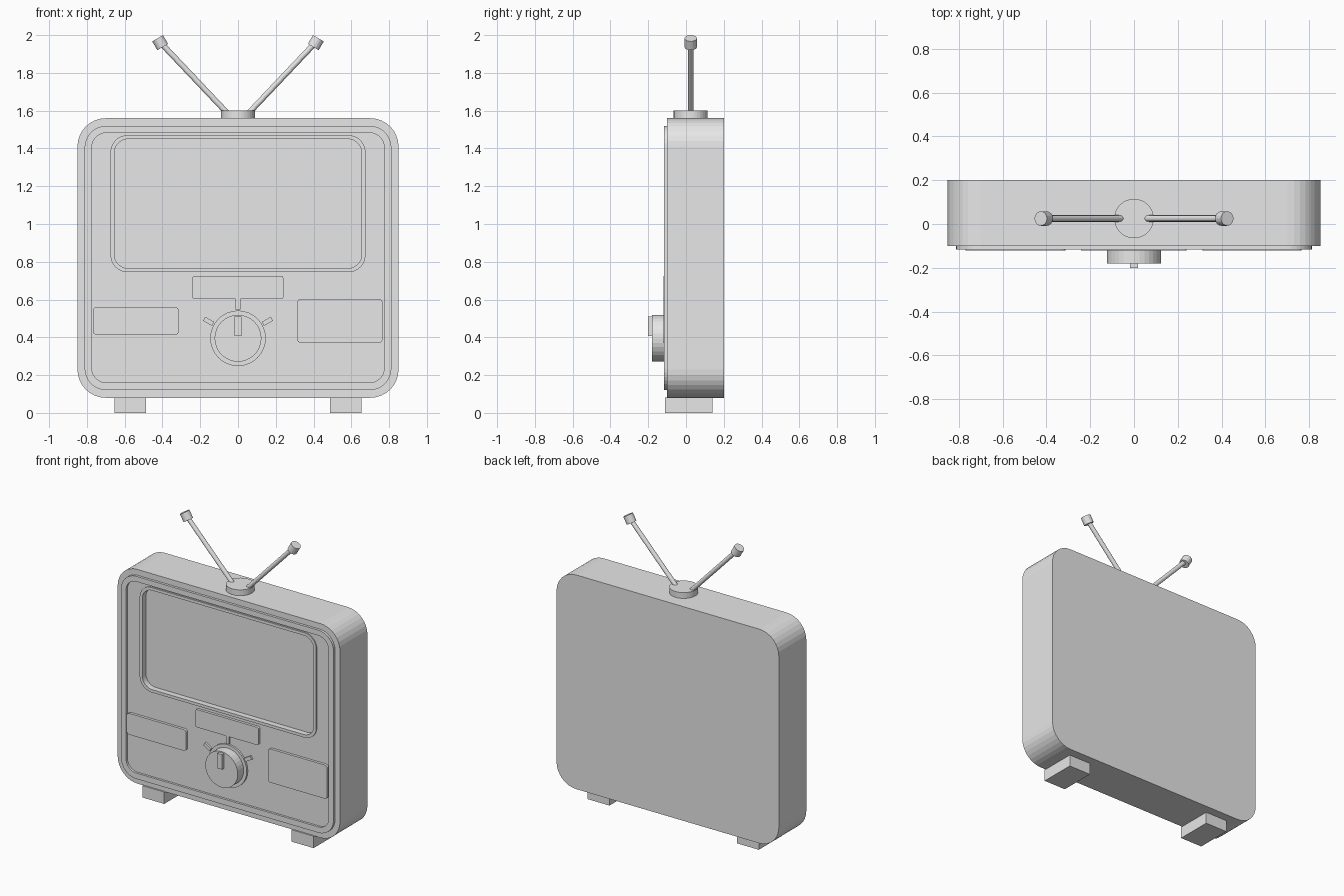
import bpy, bmesh, math
from mathutils import Vector, Matrix

if "Cube" in bpy.data.objects:
    bpy.data.objects.remove(bpy.data.objects["Cube"])

grey = bpy.data.materials.new("plain grey")
grey.diffuse_color = (0.8, 0.8, 0.8, 1)
grey.use_nodes = True
grey.node_tree.nodes["Principled BSDF"].inputs["Base Color"].default_value = grey.diffuse_color


def finish(name, bm):
    bmesh.ops.recalc_face_normals(bm, faces=bm.faces)
    mesh = bpy.data.meshes.new(name)
    bm.to_mesh(mesh)
    bm.free()
    mesh.materials.append(grey)
    obj = bpy.data.objects.new(name, mesh)
    bpy.context.collection.objects.link(obj)
    return obj


def rounded_rect(x0, x1, z0, z1, r, seg):
    """Rounded rectangle outline in the XZ plane."""
    corners = [(x1 - r, z1 - r), (x0 + r, z1 - r), (x0 + r, z0 + r), (x1 - r, z0 + r)]
    pts = []
    for i, (cx, cz) in enumerate(corners):
        for k in range(seg + 1):
            a = math.pi / 2 * (i + k / seg)
            pts.append((cx + r * math.cos(a), cz + r * math.sin(a)))
    return pts


def loft(name, rings):
    """Bridge outlines (points, y) in order and cap both ends."""
    bm = bmesh.new()
    loops = [[bm.verts.new((x, y, z)) for x, z in pts] for pts, y in rings]
    for a, b in zip(loops, loops[1:]):
        n = len(a)
        for i in range(n):
            j = (i + 1) % n
            bm.faces.new((a[i], a[j], b[j], b[i]))
    bm.faces.new(loops[0])
    bm.faces.new(loops[-1])
    return finish(name, bm)


def box(name, lo, hi, turn=None):
    lo, hi = Vector(lo), Vector(hi)
    bm = bmesh.new()
    bmesh.ops.create_cube(bm, size=1)
    bmesh.ops.scale(bm, vec=hi - lo, verts=bm.verts)
    bmesh.ops.translate(bm, vec=(lo + hi) / 2, verts=bm.verts)
    if turn:
        bmesh.ops.transform(bm, matrix=turn, verts=bm.verts)
    return finish(name, bm)


def rod(name, a, b, r, seg):
    a, b = Vector(a), Vector(b)
    bm = bmesh.new()
    bmesh.ops.create_cone(bm, cap_ends=True, segments=seg, radius1=r, radius2=r,
                          depth=(b - a).length)
    rot = (b - a).to_track_quat('Z', 'Y').to_matrix().to_4x4()
    bmesh.ops.transform(bm, matrix=Matrix.Translation((a + b) / 2) @ rot, verts=bm.verts)
    return finish(name, bm)


# Cabinet: back, sides, raised rim, recessed panel, screen bezel and sunken screen
SEG = 8
outer = rounded_rect(-0.85, 0.85, 0.08, 1.56, 0.15, SEG)
rim_out = rounded_rect(-0.812, 0.812, 0.12, 1.52, 0.115, SEG)
rim_in = rounded_rect(-0.775, 0.775, 0.16, 1.483, 0.08, SEG)
bezel_out = rounded_rect(-0.675, 0.675, 0.745, 1.47, 0.09, SEG)
bezel_in = rounded_rect(-0.655, 0.655, 0.765, 1.45, 0.075, SEG)
screen = rounded_rect(-0.648, 0.648, 0.772, 1.443, 0.07, SEG)
loft("cabinet", [
    (outer, 0.20), (outer, -0.10),
    (rim_out, -0.10), (rim_out, -0.117),
    (rim_in, -0.117), (rim_in, -0.102),
    (bezel_out, -0.102), (bezel_out, -0.11),
    (bezel_in, -0.11), (bezel_in, -0.07),
    (screen, -0.07), (screen, -0.072),
])

# Control plates on the front panel
for name, x0, x1, z0, z1, r in (
        ("left_plate", -0.768, -0.313, 0.413, 0.56, 0.02),
        ("right_plate", 0.313, 0.765, 0.37, 0.603, 0.02),
        ("centre_plate", -0.242, 0.24, 0.602, 0.725, 0.012)):
    pts = rounded_rect(x0, x1, z0, z1, r, 4)
    loft(name, [(pts, -0.10), (pts, -0.12)])

# Dial with backing ring, grip and three tick marks
KZ = 0.395
rod("dial_ring", (0, -0.10, KZ), (0, -0.115, KZ), 0.147, 32)
rod("dial", (0, -0.11, KZ), (0, -0.18, KZ), 0.124, 32)
box("dial_grip", (-0.019, -0.20, 0.407), (0.019, -0.175, 0.51))
for i, angle in enumerate((-60, 0, 60)):
    turn = Matrix.Translation((0, 0, KZ)) @ Matrix.Rotation(math.radians(angle), 4, 'Y')
    box(f"dial_tick_{i + 1}", (-0.012, -0.115, 0.152), (0.012, -0.10, 0.207), turn)

# Antenna base
AY = 0.025
rod("antenna_base", (0, AY, 1.555), (0, AY, 1.60), 0.09, 32)

# Mirrored feet and antennas
for side, s in (("left", -1), ("right", 1)):
    x0, x1 = sorted((s * 0.487, s * 0.655))
    box(f"{side}_foot", (x0, -0.11, 0), (x1, 0.14, 0.082))
    rod(f"{side}_antenna", (s * 0.05, AY, 1.58), (s * 0.41, AY, 1.96), 0.015, 12)
    c, d = Vector((s * 0.412, AY, 1.96)), Vector((s * 0.5, 0, 0.866)) * 0.027
    rod(f"{side}_antenna_tip", c - d, c + d, 0.033, 16)
